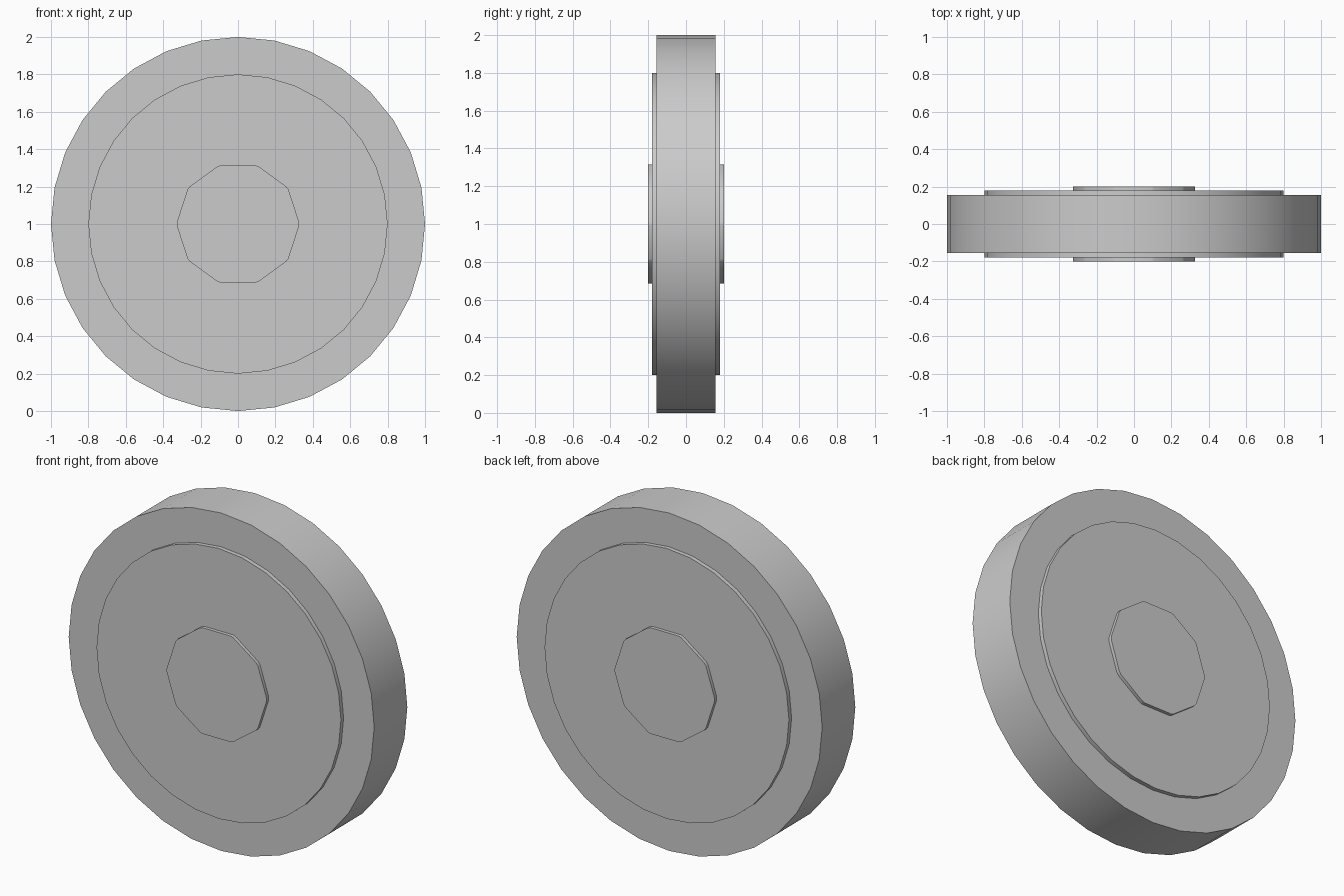
import bpy
import bmesh
import math
from mathutils import Matrix

cube = bpy.data.objects.get("Cube")
if cube:
    bpy.data.objects.remove(cube, do_unlink=True)

# Single plain grey
grey = bpy.data.materials.new("light_grey")
grey.use_nodes = True
colour = (0.6, 0.6, 0.6, 1)
grey.diffuse_color = colour
grey.node_tree.nodes["Principled BSDF"].inputs["Base Color"].default_value = colour


def disc(name, sides, radius, depth, chamfer=0):
    """Flat-capped disc lying along y, with a corner pointing to +x."""
    bm = bmesh.new()
    bmesh.ops.create_cone(bm, cap_ends=True, segments=sides,
                          radius1=radius, radius2=radius, depth=depth)
    bmesh.ops.rotate(bm, verts=bm.verts, matrix=Matrix.Rotation(math.pi / 2, 3, "Z"))
    if chamfer:
        corners = [e for e in bm.edges if abs(e.verts[0].co.z - e.verts[1].co.z) > depth / 2]
        bmesh.ops.bevel(bm, geom=corners, offset=chamfer, offset_type="OFFSET",
                        segments=1, affect="EDGES")
    bmesh.ops.rotate(bm, verts=bm.verts, matrix=Matrix.Rotation(math.pi / 2, 3, "X"))
    bmesh.ops.translate(bm, verts=bm.verts, vec=(0, 0, 1))
    mesh = bpy.data.meshes.new(name)
    bm.to_mesh(mesh)
    bm.free()
    mesh.materials.append(grey)
    obj = bpy.data.objects.new(name, mesh)
    bpy.context.collection.objects.link(obj)
    bpy.ops.object.select_all(action="DESELECT")
    obj.select_set(True)
    bpy.context.view_layer.objects.active = obj
    bpy.ops.object.shade_smooth_by_angle(angle=math.radians(30))
    return obj


# Thick outer tyre, raised side plates and ten-sided hub
disc("tyre", 32, 1.0, 0.31)
disc("side_plate", 32, 0.8, 0.36)
hub = disc("hub", 10, 0.33, 0.4, chamfer=0.01)
hub.rotation_euler = (0, 0, 0)
